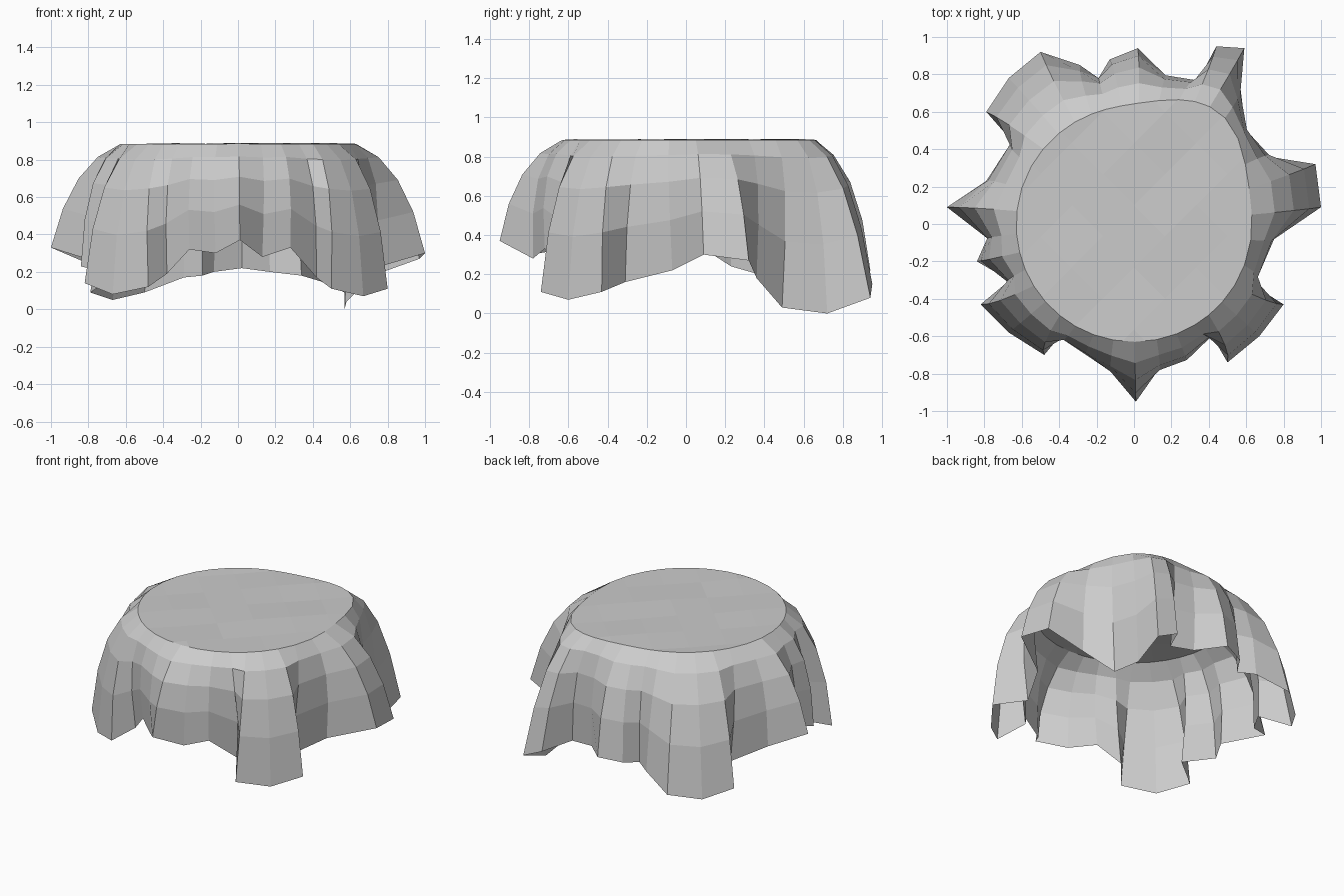
import bpy, bmesh, math, random
from mathutils import Vector

if "Cube" in bpy.data.objects:
    bpy.data.objects.remove(bpy.data.objects["Cube"])

random.seed(4)

# Hem of the draped cloth, counter-clockwise from the right-hand fold
HEM = [(.73, -.07, .22), (1.0, .09, .30), (.97, .32, .27), (.72, .36, .18),
       # back right flap
       (.57, .49, .03), (.57, .72, 0), (.59, .94, .08), (.44, .95, .15), (.34, .76, .18),
       # back fold
       (.17, .79, .20), (.02, .94, .22), (-.13, .88, .20), (-.19, .78, .18),
       # back left flap
       (-.29, .85, .17), (-.50, .92, .09), (-.67, .78, .05), (-.79, .60, .09), (-.65, .44, .18),
       # left fold
       (-.79, .23, .24), (-1.0, .09, .33), (-.78, -.08, .26), (-.84, -.20, .23),
       # front left flap
       (-.65, -.31, .18), (-.82, -.43, .14), (-.67, -.58, .08), (-.48, -.70, .12),
       # front fold
       (-.38, -.58, .19), (-.26, -.67, .32), (-.12, -.79, .30), (.01, -.95, .37),
       (.13, -.78, .28), (.28, -.72, .33),
       # front right flap
       (.42, -.56, .17), (.50, -.74, .11), (.67, -.60, .07), (.80, -.43, .11), (.61, -.31, .16)]
TOP_Z, CELL, ROWS = .885, .235, 5

hem = [Vector(p) for p in HEM]
n = len(hem)

# Smoothed directions, so the pleats fade out towards the flat top
dirs = [p.xy.normalized() for p in hem]
for _ in range(2):
    dirs = [(dirs[i - 1] + dirs[i] + dirs[(i + 1) % n]).normalized() for i in range(n)]


def drape(i, t):
    """Point on the curve falling from the top edge (t=0) to the hem (t=1)."""
    d = dirs[i]
    back_right = max(0, d.dot(Vector((.6, .8)))) ** 10
    edge = (d * (.63 + .12 * back_right)).to_3d()
    edge.z = TOP_Z
    knee = (d * (.84 + .06 * back_right)).lerp(hem[i].xy, .35).to_3d()
    knee.z = .79
    return edge * (1 - t) ** 2 + knee * 2 * t * (1 - t) + hem[i] * t * t


bm = bmesh.new()
rings = [[bm.verts.new(drape(i, k / (ROWS - 1))) for i in range(n)] for k in range(ROWS)]

# Flat top, cut into a diagonal grid
bm.faces.new(rings[0])
for nx, ny in ((1, 1), (1, -1)):
    normal = Vector((nx, ny, 0)).normalized()
    for k in range(-3, 4):
        geom = [f for f in bm.faces] + [e for e in bm.edges] + [v for v in bm.verts]
        bmesh.ops.bisect_plane(bm, geom=geom, dist=.0001, plane_no=normal,
                               plane_co=Vector((0, .1, TOP_Z)) + normal * CELL * k)
rim = set(rings[0])
for v in bm.verts:
    if v.link_faces and v not in rim and not v.is_boundary:
        v.co.z += random.uniform(-.006, .006)

# Hanging skirt
for a, b in zip(rings, rings[1:]):
    for i in range(n):
        j = (i + 1) % n
        cut = a[i], b[i], b[j], a[j]
        bm.faces.new(cut)

# Facing outwards
bm.normal_update()
bmesh.ops.recalc_face_normals(bm, faces=bm.faces[:])
mesh = bpy.data.meshes.new("draped_cloth")
bm.to_mesh(mesh)
bm.free()
bpy.context.collection.objects.link(bpy.data.objects.new("draped_cloth", mesh))
